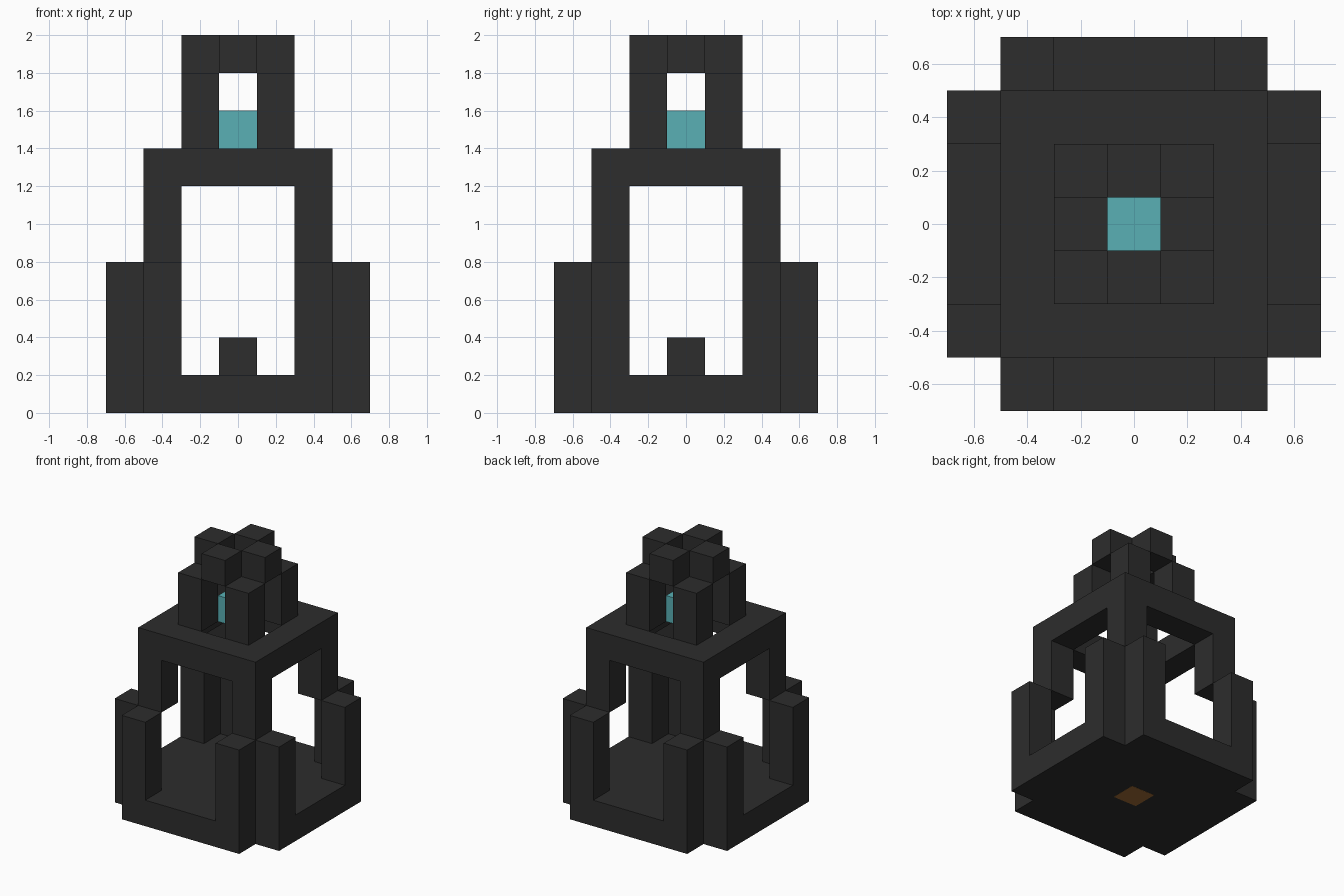
import bpy
import bmesh
from mathutils import Vector

cube = bpy.data.objects.get("Cube")
if cube:
    bpy.data.objects.remove(cube, do_unlink=True)


def material(name, rgb):
    mat = bpy.data.materials.new(name)
    mat.use_nodes = True
    color = (*rgb, 1)
    mat.diffuse_color = color
    mat.node_tree.nodes["Principled BSDF"].inputs["Base Color"].default_value = color
    return mat


charcoal = material("charcoal", (0.026, 0.026, 0.026))
teal = material("teal", (0.1, 0.434, 0.462))
brown = material("brown", (0.35, 0.15, 0.035))


def boxes(name, mat, parts):
    """One object made of boxes, each given as (low corner, high corner)."""
    bm = bmesh.new()
    for low, high in parts:
        low, high = Vector(low), Vector(high)
        made = bmesh.ops.create_cube(bm, size=1)
        bmesh.ops.scale(bm, vec=high - low, verts=made["verts"])
        bmesh.ops.translate(bm, vec=(low + high) / 2, verts=made["verts"])
    mesh = bpy.data.meshes.new(name)
    bm.to_mesh(mesh)
    bm.free()
    mesh.materials.append(mat)
    obj = bpy.data.objects.new(name, mesh)
    bpy.context.collection.objects.link(obj)
    return obj


def column(x, y, z0, z1, r=0.1):
    return (x - r, y - r, z0), (x + r, y + r, z1)


def corners(x, y):
    return [(sx * x, sy * y) for sx in (-1, 1) for sy in (-1, 1)]


# Cross-shaped floor
boxes("floor", charcoal, [
    ((-0.5, -0.5, 0), (0.5, 0.5, 0.2)),
    *[(((-0.5, y - 0.1, 0), (0.5, y + 0.1, 0.2))) for y in (-0.6, 0.6)],
    *[(((x - 0.1, -0.5, 0), (x + 0.1, 0.5, 0.2))) for x in (-0.6, 0.6)],
])
boxes("floor_plug", brown, [((-0.1, -0.1, -0.001), (0.1, 0.1, 0.004))])
boxes("pedestal", charcoal, [column(0, 0, 0.2, 0.4)])

# Paired outer posts and the short upper posts standing between them
boxes("outer_posts", charcoal,
      [column(x, y, 0.2, 0.8) for x, y in corners(0.4, 0.6) + corners(0.6, 0.4)])
boxes("upper_posts", charcoal, [column(x, y, 0.8, 1.2) for x, y in corners(0.4, 0.4)])

# Square roof frame, open in the middle
boxes("roof_frame", charcoal, [
    *[((-0.5, y - 0.1, 1.2), (0.5, y + 0.1, 1.4)) for y in (-0.4, 0.4)],
    *[((x - 0.1, -0.3, 1.2), (x + 0.1, 0.3, 1.4)) for x in (-0.4, 0.4)],
])

# Lantern: glowing core, corner posts and crown blocks
boxes("lantern_core", teal, [column(0, 0, 1.4, 1.6)])
boxes("lantern_posts", charcoal, [column(x, y, 1.4, 1.8) for x, y in corners(0.2, 0.2)])
boxes("lantern_crown", charcoal,
      [column(x, y, 1.8, 2) for x, y in ((-0.2, 0), (0.2, 0), (0, -0.2), (0, 0.2))])
